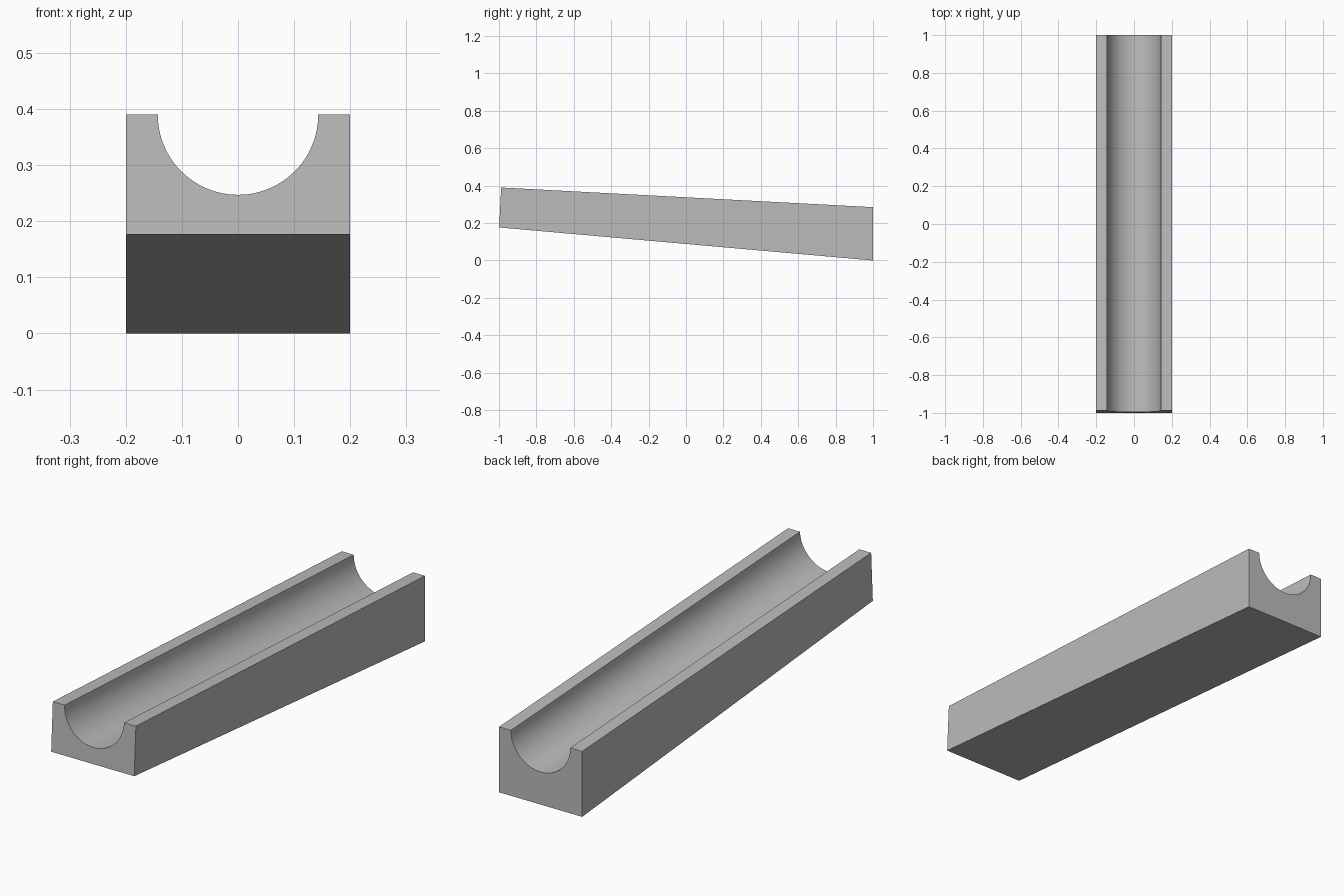
import bpy
import bmesh
from math import cos, sin, pi, radians

cube = bpy.data.objects.get("Cube")
if cube:
    bpy.data.objects.remove(cube, do_unlink=True)

HALF_WIDTH = 0.2
RADIUS = 0.143
SEGMENTS = 48
SLOPE = 0.0528

# Plain grey material
grey = bpy.data.materials.new("plain grey")
grey.use_nodes = True
colour = (0.5, 0.5, 0.5, 1)
grey.diffuse_color = colour
grey.node_tree.nodes["Principled BSDF"].inputs["Base Color"].default_value = colour


def section(height):
    """Cross-section as (x, depth below the top), with a half-round groove."""
    arc = [(-RADIUS * cos(pi * i / SEGMENTS), RADIUS * sin(pi * i / SEGMENTS))
           for i in range(SEGMENTS + 1)]
    return ([(-HALF_WIDTH, height), (-HALF_WIDTH, 0)] + arc
            + [(HALF_WIDTH, 0), (HALF_WIDTH, height)])


# Tapered channel block: front end square to the sloping top, back end upright
bm = bmesh.new()
front = [bm.verts.new((x, -0.988 - d * SLOPE, 0.39 - d)) for x, d in section(0.2135)]
back = [bm.verts.new((x, 1, 0.285 - d)) for x, d in section(0.285)]
bm.faces.new(front)
bm.faces.new(back[::-1])
count = len(front)
for i in range(count):
    j = (i + 1) % count
    bm.faces.new((front[i], back[i], back[j], front[j]))
bmesh.ops.recalc_face_normals(bm, faces=bm.faces)

mesh = bpy.data.meshes.new("channel_block")
bm.to_mesh(mesh)
bm.free()
mesh.materials.append(grey)
block = bpy.data.objects.new("channel_block", mesh)
bpy.context.collection.objects.link(block)

# Smooth groove, crisp edges
bpy.ops.object.select_all(action='DESELECT')
block.select_set(True)
bpy.context.view_layer.objects.active = block
bpy.ops.object.shade_smooth_by_angle(angle=radians(30))
